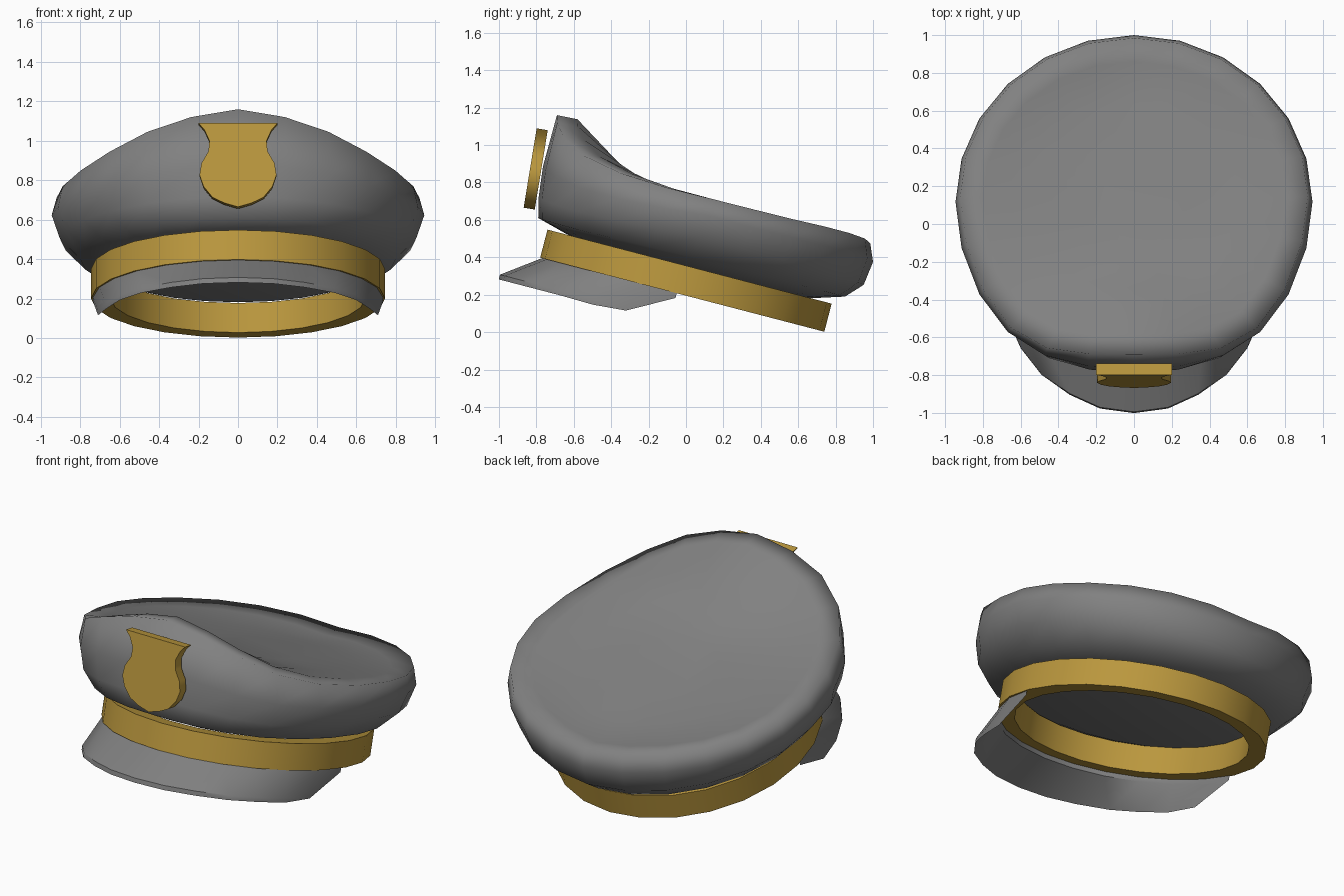
import bpy, bmesh, math
from mathutils import Matrix, Vector

if "Cube" in bpy.data.objects:
    bpy.data.objects.remove(bpy.data.objects["Cube"])

N = 24
TILT = Matrix.Translation((0, -0.02, 0.20)) @ Matrix.Rotation(math.radians(-14.6), 4, 'X')


def material(name, colour):
    m = bpy.data.materials.new(name)
    m.diffuse_color = (*colour, 1)
    m.use_nodes = True
    m.node_tree.nodes["Principled BSDF"].inputs["Base Color"].default_value = m.diffuse_color
    return m


gold = material("gold", (0.50, 0.315, 0.048))
grey = material("grey_cloth", (0.22, 0.22, 0.22))


def finish(name, bm, mat, angle=40):
    bmesh.ops.recalc_face_normals(bm, faces=bm.faces[:])
    me = bpy.data.meshes.new(name)
    bm.to_mesh(me)
    bm.free()
    ob = bpy.data.objects.new(name, me)
    bpy.context.collection.objects.link(ob)
    me.materials.append(mat)
    bpy.ops.object.select_all(action='DESELECT')
    ob.select_set(True)
    bpy.context.view_layer.objects.active = ob
    bpy.ops.object.shade_smooth_by_angle(angle=math.radians(angle))
    return ob


def bridge(bm, a, b, closed=True):
    for i in range(len(a) if closed else len(a) - 1):
        j = (i + 1) % len(a)
        bm.faces.new((a[i], a[j], b[j], b[i]))


def ellipse(rx, ry, n):
    """Ring of tilted points at height n; index 0 is the front."""
    return [TILT @ Vector((rx * math.sin(i * math.tau / N), -ry * math.cos(i * math.tau / N), n))
            for i in range(N)]


# Gold headband: closed rectangular ring, tilted with its front up
bm = bmesh.new()
rings = [[bm.verts.new(p) for p in ellipse(*r)]
         for r in ((0.745, 0.785, 0), (0.745, 0.785, 0.155), (0.645, 0.685, 0.155), (0.645, 0.685, 0))]
for k in range(4):
    bridge(bm, rings[k], rings[(k + 1) % 4])
finish("headband", bm, gold)

# Crown: rim height from front to back, lower rings follow the band's plane
RIM = [1.16, 1.12, 1.045, 0.945, 0.85, 0.77, 0.71, 0.655, 0.605, 0.565, 0.53, 0.50, 0.475]


def crown_ring(bm, front, back, rx, height, bulge=0.06):
    cy, ry = (front + back) / 2, (back - front) / 2
    out = []
    for i in range(N):
        a = i * math.tau / N
        c = math.cos(a)
        y = cy - ry * c - (bulge * math.sin(2 * a) ** 2 if c > 0 else 0)
        out.append(bm.verts.new((rx * math.sin(a), y, height(y, RIM[min(i, N - i)], c))))
    return out


def wall(t_front, t_side, t_back):
    def h(y, rim, c):
        t = t_side + (t_front - t_side) * max(c, 0) + (t_back - t_side) * max(-c, 0)
        low = 0.40 + 0.21 * c
        return low + t * (rim - low)
    return h


def top(w):
    return lambda y, rim, c: w * rim + (1 - w) * (0.72 - 0.28 * y)


bm = bmesh.new()
rings = [[bm.verts.new(p) for p in ellipse(0.65, 0.67, 0.155)],
         crown_ring(bm, -0.79, 0.85, 0.80, wall(0, 0, 0), 0.03),
         crown_ring(bm, -0.788, 0.95, 0.905, wall(0.2, 0.35, 0.22), 0.05),
         crown_ring(bm, -0.765, 1.0, 0.945, wall(0.5, 0.72, 0.65), 0.065),
         crown_ring(bm, -0.69, 0.985, 0.92, wall(1, 1, 1), 0.105),
         crown_ring(bm, -0.58, 0.86, 0.80, top(0.92), 0.09),
         crown_ring(bm, -0.34, 0.64, 0.55, top(0.2), 0.03),
         crown_ring(bm, -0.10, 0.39, 0.27, top(0.0), 0)]
bm.faces.new(rings[0])
for a, b in zip(rings, rings[1:]):
    bridge(bm, a, b)
bm.faces.new(rings[-1])
finish("crown", bm, grey, angle=110)

# Visor: half outline mirrored, top and underside from the band's lower edge to the brim
HALF = [(0, -0.97, 0), (0.18, -0.945, 0), (0.34, -0.87, 0), (0.49, -0.76, 0),
        (0.60, -0.615, 0), (0.67, -0.45, -0.004), (0.71, -0.27, 0.01)]
bm = bmesh.new()
strips = [[], [], [], []]
for k in range(-6, 7):
    a = k * math.tau / N * 0.975
    x, y, lift = HALF[abs(k)]
    x = math.copysign(x, k)
    xi, yi = 0.735 * math.sin(a), -0.775 * math.cos(a)
    for strip, p in zip(strips, ((xi, yi, 0), (x, y, lift - 0.142),
                                 (x, y, lift - 0.168), (xi, yi, -0.026))):
        strip.append(bm.verts.new(TILT @ Vector(p)))
for k in range(4):
    bridge(bm, strips[k], strips[(k + 1) % 4], closed=False)
for end in (0, -1):
    bm.faces.new([s[end] for s in strips])
finish("visor", bm, grey)

# Shield badge: mirrored outline, extruded, leaning back against the crown
SHIELD = [(0.20, 0.43), (0.17, 0.395), (0.145, 0.34), (0.15, 0.285), (0.185, 0.225),
          (0.195, 0.165), (0.175, 0.105), (0.13, 0.05), (0.07, 0.02), (0, 0)]
outline = SHIELD + [(-x, z) for x, z in reversed(SHIELD[:-1])]
lean = Matrix.Translation((0, -0.868, 0.665)) @ Matrix.Rotation(math.radians(-9.3), 4, 'X')
bm = bmesh.new()
front = [bm.verts.new(lean @ Vector((x, 0, z))) for x, z in outline]
back = [bm.verts.new(lean @ Vector((x, 0.06, z))) for x, z in outline]
bm.faces.new(front)
bm.faces.new(back)
bridge(bm, front, back)
finish("shield_badge", bm, gold)
